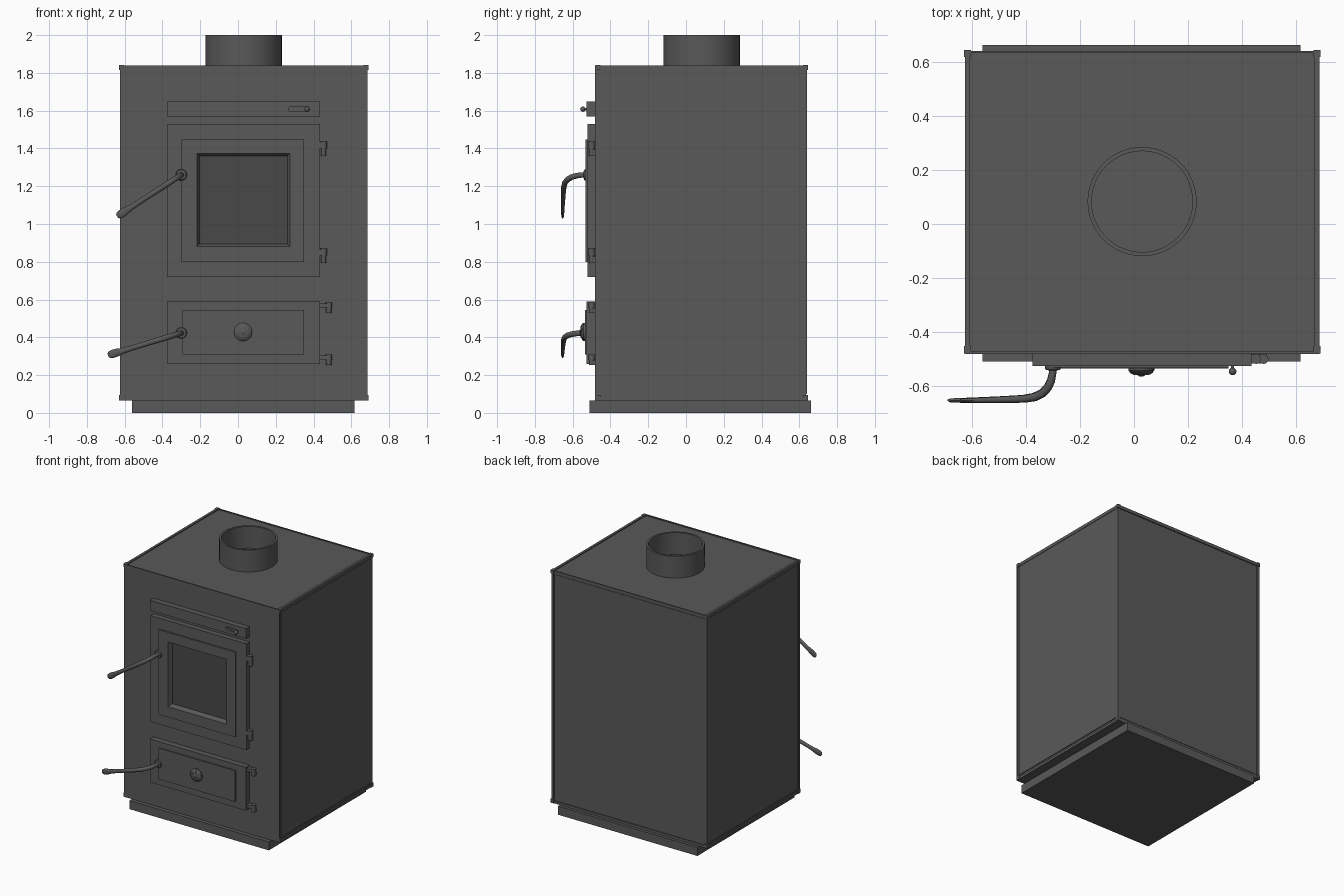
import bpy, bmesh, math
from mathutils import Vector

if "Cube" in bpy.data.objects:
    bpy.data.objects.remove(bpy.data.objects["Cube"])


def material(name, v):
    m = bpy.data.materials.new(name)
    m.diffuse_color = (v, v, v, 1)
    m.use_nodes = True
    m.node_tree.nodes["Principled BSDF"].inputs["Base Color"].default_value = m.diffuse_color
    return m


IRON = material("dark_iron", 0.1)
GLASS = material("dark_glass", 0.065)


def finish(name, bm, smooth=False, mat=IRON):
    bmesh.ops.recalc_face_normals(bm, faces=bm.faces)
    me = bpy.data.meshes.new(name)
    bm.to_mesh(me)
    bm.free()
    me.materials.append(mat)
    ob = bpy.data.objects.new(name, me)
    bpy.context.collection.objects.link(ob)
    if smooth:
        bpy.ops.object.select_all(action='DESELECT')
        ob.select_set(True)
        bpy.context.view_layer.objects.active = ob
        bpy.ops.object.shade_smooth_by_angle(angle=math.radians(40))
    return ob


def box(name, x, y, z, mat=IRON):
    bm = bmesh.new()
    bmesh.ops.create_cube(bm, size=1)
    for v in bm.verts:
        v.co = [(a + b) / 2 + c * (b - a) for (a, b), c in zip((x, y, z), v.co)]
    return finish(name, bm, mat=mat)


def loft(name, rings, smooth=False, closed=False):
    """Skin equal-sized rings of points; cap the ends unless the loop closes."""
    bm = bmesh.new()
    vs = [[bm.verts.new(p) for p in r] for r in rings]
    n = len(vs[0])
    pairs = list(zip(vs, vs[1:])) + ([(vs[-1], vs[0])] if closed else [])
    for a, b in pairs:
        for i in range(n):
            j = (i + 1) % n
            bm.faces.new((a[i], a[j], b[j], b[i]))
    if not closed:
        bm.faces.new(vs[0])
        bm.faces.new(vs[-1])
    return finish(name, bm, smooth)


def rect(x0, x1, z0, z1, y):
    return [(x0, y, z0), (x1, y, z0), (x1, y, z1), (x0, y, z1)]


def turned(name, cx, cz, profile, n=24):
    """Round part with its axis along y; profile holds (radius, y)."""
    return loft(name, [[(cx + r * math.cos(2 * math.pi * i / n), y,
                         cz + r * math.sin(2 * math.pi * i / n)) for i in range(n)]
                       for r, y in profile], True)


# Plinth and main body with slightly recessed side, back and top sheets
box("plinth", (-.56, .617), (-.51, .662), (0, .065))
box("body_core", (-.62, .68), (-.478, .634), (.066, 1.833))
box("front_panel", (-.626, .686), (-.482, -.472), (.066, 1.84))
box("back_panel", (-.604, .664), (.62, .637), (.1, 1.81))
for side, x, rim in (("left", (-.626, -.6), (-.626, -.607)), ("right", (.66, .686), (.667, .686))):
    box(side + "_panel", x, (-.455, .62), (.1, 1.812))
    box(side + "_top_rim", rim, (-.478, .638), (1.815, 1.84))
    box(side + "_back_rim", rim, (.615, .641), (.1, 1.815))
    box(side + "_bottom_rim", rim, (-.478, .638), (.066, .085))
box("back_top_rim", (-.626, .686), (.634, .641), (1.815, 1.84))
box("back_bottom_rim", (-.626, .686), (.625, .641), (.066, .085))
for x in ((-.63, -.604), (.664, .69)):
    for y in ((-.479, -.452), (.619, .645)):
        for z in ((.066, .096), (1.815, 1.842)):
            box("corner_block", x, y, z)

# Flue collar
loft("flue_collar", [[(.03 + r * math.cos(2 * math.pi * i / 48), .083 + r * math.sin(2 * math.pi * i / 48), z)
                      for i in range(48)] for r, z in ((.202, 1.825), (.202, 2), (.187, 2), (.187, 1.825))],
     True, True)

# Damper plate with a slot and a sliding knob
plate = box("damper_plate", (-.375, .435), (-.526, -.475), (1.57, 1.648))
slot = []
for i in range(16):
    a = 2 * math.pi * (i + .5) / 16
    slot.append(((.35 if math.cos(a) > 0 else .277) + .011 * math.cos(a), 1.608 + .011 * math.sin(a)))
cutter = loft("slot_cutter", [[(x, y, z) for x, z in slot] for y in (-.56, -.508)])
cutter.hide_render = True
cutter.hide_viewport = True
mod = plate.modifiers.new("slot", 'BOOLEAN')
mod.operation = 'DIFFERENCE'
mod.object = cutter
turned("damper_knob", .365, 1.608, [(.006, -.505), (.006, -.534)] +
       [(.014 * math.sin(a), -.546 + .014 * math.cos(a)) for a in [.45 + k * .33 for k in range(9)]], 16)

# Fire door: stepped frame with a splayed window opening
W = (-.218, .275, .88, 1.373)
loft("fire_door", [rect(-.375, .435, .72, 1.53, -.478), rect(-.375, .435, .72, 1.53, -.521),
                   rect(-.298, .35, .80, 1.447, -.521), rect(-.298, .35, .80, 1.447, -.532),
                   rect(*W, -.532), rect(-.205, .262, .893, 1.36, -.505),
                   rect(-.205, .262, .893, 1.36, -.478)], closed=True)
box("window_glass", (-.21, .267), (-.495, -.485), (.888, 1.365), GLASS)

# Ash door with raised panel
box("ash_door", (-.375, .435), (-.526, -.475), (.26, .59))
box("ash_door_panel", (-.295, .35), (-.535, -.52), (.308, .545))

# Air control: domed disc with radial ribs
turned("air_dial", .027, .428, [(.048, -.53), (.048, -.543), (.042, -.549), (.03, -.555), (.02, -.557)])
turned("air_dial_button", .027, .428, [(.014, -.55), (.014, -.56), (.008, -.564)], 16)
for k in range(5):
    a = math.pi / 2 + k * 2 * math.pi / 5
    d, s = Vector((math.cos(a), 0, math.sin(a))), Vector((-math.sin(a), 0, math.cos(a)))
    c = Vector((.027, 0, .428))
    loft("air_dial_rib", [[c + d * r + s * w + Vector((0, y, 0)) for w, y in
                           ((-.006, -.54), (.006, -.54), (.006, t), (-.006, t))]
                          for r, t in ((.005, -.561), (.03, -.558), (.044, -.55))])


# Hinges: upper leaf, pin and lower knuckle
def hinge(name, z0, z1, reach):
    zm = (z0 + z1) / 2
    cx = reach - .017
    box(name + "_leaf", (.42, cx), (-.517, -.483), (zm, z1 - .005))
    for part, r, a, b in (("knuckle", .018, zm, z1), ("lower_knuckle", .014, z0, zm)):
        loft(name + "_" + part, [[(cx + r * math.cos(math.pi * i / 8), -.5 + r * math.sin(math.pi * i / 8), z)
                                  for i in range(16)] for z in (a, b)], True)
    box(name + "_mount", (cx - .012, cx + .012), (-.5, -.475), (z0, zm - .004))


for z in (.793, 1.36):
    hinge("fire_door_hinge", z, z + .078, .47)
for z in (.253, .53):
    hinge("ash_door_hinge", z, z + .055, .497)


# Handles: boss on the door and a swept rod ending in a flattened grip
# path rows: distance along, y, half width, half depth
PATH = [(0, -.52, .014, .014), (.001, -.55, .014, .014), (.008, -.58, .015, .015), (.022, -.606, .015, .015),
        (.045, -.627, .015, .015), (.078, -.641, .015, .015), (.12, -.647, .015, .014), (.19, -.65, .014, .013),
        (.28, -.652, .014, .011), (.33, -.653, .016, .01), (.36, -.653, .021, .009), (.385, -.653, .022, .008),
        (.402, -.653, .018, .007), (.41, -.653, .009, .004)]


def handle(name, z, dx, dz):
    d = Vector((dx, 0, dz)).normalized()
    side = d.cross(Vector((0, 1, 0)))
    rings = []
    for k, (t, y, w, h) in enumerate(PATH):
        a, b = PATH[max(k - 1, 0)], PATH[min(k + 1, len(PATH) - 1)]
        tan = (d * (b[0] - a[0]) + Vector((0, b[1] - a[1], 0))).normalized()
        nor = tan.cross(side)
        c = Vector((-.3, y, z)) + d * t * math.hypot(dx, dz) / .41
        rings.append([c + side * w * math.cos(math.pi * i / 8) + nor * h * math.sin(math.pi * i / 8)
                      for i in range(16)])
    loft(name + "_rod", rings, True)
    turned(name + "_boss", -.3, z, [(.03, -.52), (.03, -.534), (.026, -.54), (.016, -.542)])


handle("fire_door_handle", 1.26, -.34, -.22)
handle("ash_door_handle", .423, -.388, -.118)
